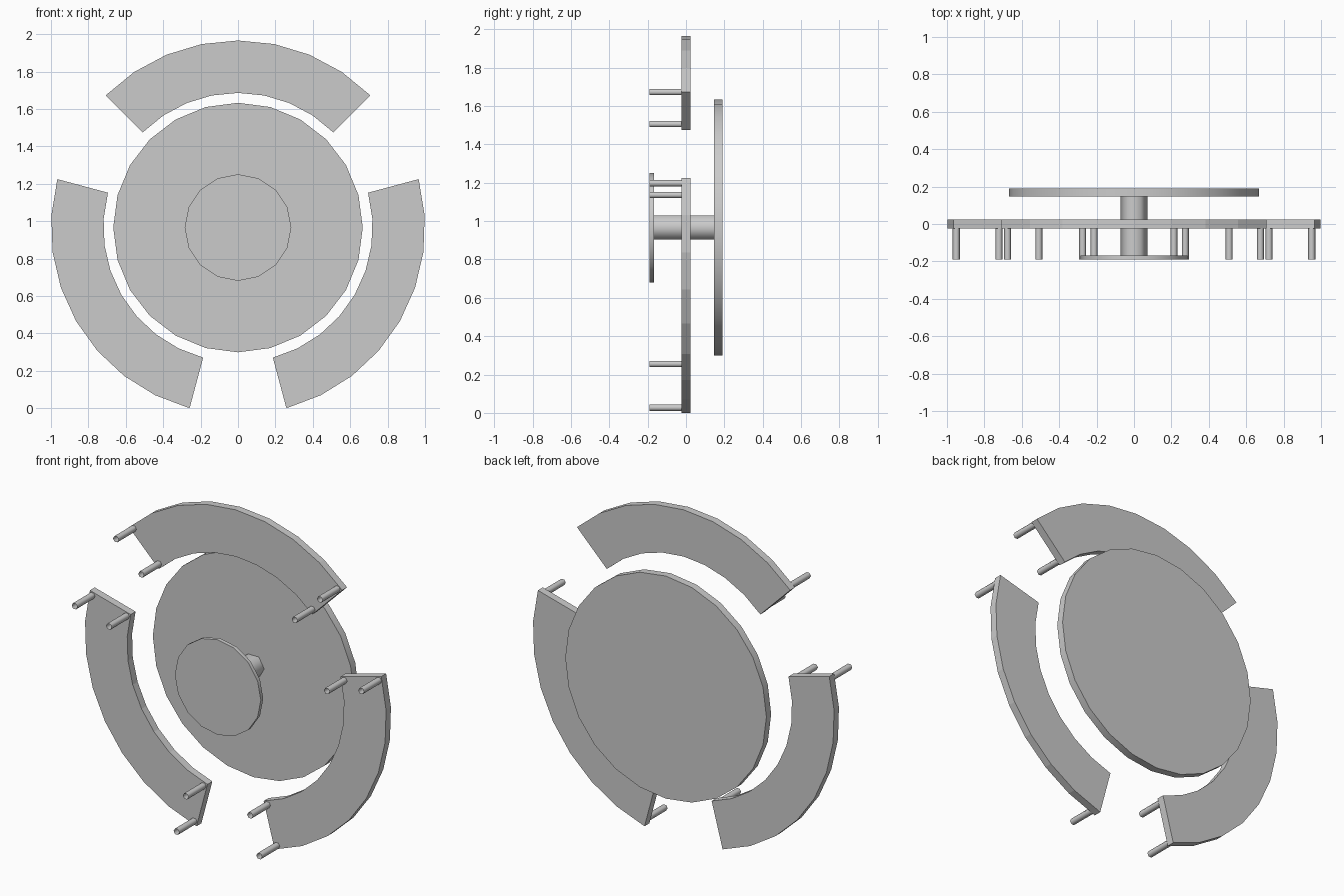
import bpy, bmesh, math
from mathutils import Vector

if "Cube" in bpy.data.objects:
    bpy.data.objects.remove(bpy.data.objects["Cube"])

CENTRE = Vector((0, 0, 0.966))
HALF_DEPTH = 0.191      # front and back limits of the whole model
RING_HALF = 0.023
R_IN, R_OUT = 0.72, 1.0

grey = bpy.data.materials.new("plain_grey")
grey.use_nodes = True
grey.diffuse_color = (0.6, 0.6, 0.6, 1)
grey.node_tree.nodes["Principled BSDF"].inputs["Base Color"].default_value = (0.6, 0.6, 0.6, 1)


def polar(radius, degrees, y):
    a = math.radians(degrees)
    return CENTRE + Vector((radius * math.cos(a), y, radius * math.sin(a)))


def finish(bm, name):
    bmesh.ops.recalc_face_normals(bm, faces=bm.faces)
    mesh = bpy.data.meshes.new(name)
    bm.to_mesh(mesh)
    bm.free()
    obj = bpy.data.objects.new(name, mesh)
    bpy.context.collection.objects.link(obj)
    mesh.materials.append(grey)
    return obj


def cylinder(name, radius, sides, y_front, y_back, at=None, open_front=False):
    """Prism along y; open_front leaves off the front cap."""
    at = at or CENTRE
    bm = bmesh.new()
    rings = []
    for y in (y_front, y_back):
        ring = []
        for i in range(sides):
            a = math.tau * i / sides
            ring.append(bm.verts.new((at.x + radius * math.cos(a), y, at.z + radius * math.sin(a))))
        rings.append(ring)
    front, back = rings
    for i in range(sides):
        j = (i + 1) % sides
        bm.faces.new((front[i], front[j], back[j], back[i]))
    bm.faces.new(back)
    if not open_front:
        bm.faces.new(front)
    obj = finish(bm, name)
    bpy.ops.object.select_all(action="DESELECT")
    obj.select_set(True)
    bpy.context.view_layer.objects.active = obj
    bpy.ops.object.shade_smooth_by_angle(angle=math.radians(65))
    return obj


def ring_segment(name, start, sweep=90, steps=8):
    bm = bmesh.new()
    angles = [start + sweep * i / steps for i in range(steps + 1)]
    outline = [polar(R_OUT, a, -RING_HALF) for a in angles]
    outline += [polar(R_IN, a, -RING_HALF) for a in reversed(angles)]
    face = bm.faces.new([bm.verts.new(p) for p in outline])
    extruded = bmesh.ops.extrude_face_region(bm, geom=[face], use_keep_orig=True)
    moved = [v for v in extruded["geom"] if isinstance(v, bmesh.types.BMVert)]
    bmesh.ops.translate(bm, verts=moved, vec=(0, 2 * RING_HALF, 0))
    return finish(bm, name)


# Central discs and the shaft joining them
cylinder("back_disc", 0.667, 24, HALF_DEPTH - 0.045, HALF_DEPTH)
cylinder("front_disc", 0.285, 16, -HALF_DEPTH, -HALF_DEPTH + 0.023)
cylinder("shaft", 0.072, 6, -HALF_DEPTH + 0.023, HALF_DEPTH - 0.045)

# Three ring segments, each with a pin near every corner
INSET = 0.022
for place, start in (("top", 45), ("right", 165), ("left", 285)):
    ring_segment(place + "_ring_segment", start)
    for end, angle, turn in (("first", start, 1), ("second", start + 90, -1)):
        for edge, radius in (("outer", R_OUT - INSET), ("inner", R_IN + INSET)):
            spot = polar(radius, angle + turn * math.degrees(INSET / radius), 0)
            cylinder(f"{place}_{end}_{edge}_pin", 0.019, 6,
                     -HALF_DEPTH, -RING_HALF, spot, open_front=True)
